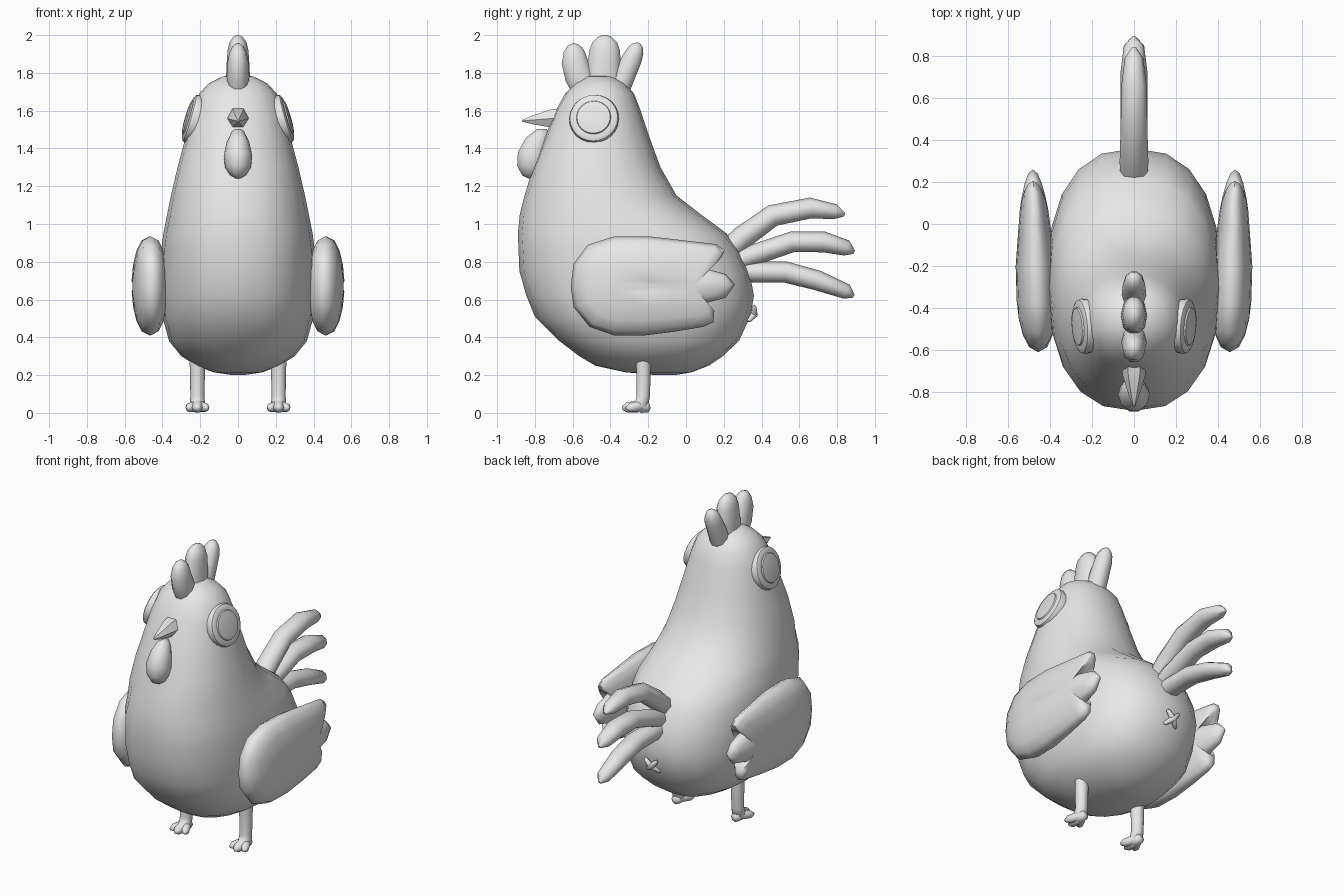
import bpy, bmesh, math
from mathutils import Vector, Matrix

grey = bpy.data.materials.new("plain grey")
grey.diffuse_color = (0.8, 0.8, 0.8, 1)


def loft(name, rings, angle=60):
    """Skin a list of equal-length point rings and cap both ends."""
    bm = bmesh.new()
    rows = [[bm.verts.new(p) for p in ring] for ring in rings]
    n = len(rows[0])
    for a, b in zip(rows, rows[1:]):
        for i in range(n):
            bm.faces.new((a[i], a[(i + 1) % n], b[(i + 1) % n], b[i]))
    for row in (rows[0], rows[-1]):
        c = sum((v.co for v in row), Vector()) / n
        hub = bm.verts.new(c)
        for i in range(n):
            bm.faces.new((row[i], row[(i + 1) % n], hub))
    bmesh.ops.recalc_face_normals(bm, faces=bm.faces)
    me = bpy.data.meshes.new(name)
    bm.to_mesh(me)
    bm.free()
    me.materials.append(grey)
    ob = bpy.data.objects.new(name, me)
    bpy.context.collection.objects.link(ob)
    bpy.ops.object.select_all(action='DESELECT')
    ob.select_set(True)
    bpy.context.view_layer.objects.active = ob
    bpy.ops.object.shade_smooth_by_angle(angle=math.radians(angle))
    return ob


def tube(name, path, radii, n=10, xs=1.0, angle=60):
    """Tapered tube along a path; xs scales its sideways thickness."""
    pts = [Vector(p) for p in path]
    rings = []
    for i, p in enumerate(pts):
        t = (pts[min(i + 1, len(pts) - 1)] - pts[max(i - 1, 0)]).normalized()
        side = Vector((1, 0, 0))
        side = (side - t * side.dot(t)).normalized()
        up = t.cross(side)
        ring = []
        for k in range(n):
            a = math.tau * k / n
            ring.append(p + radii[i] * (side * xs * math.cos(a) + up * math.sin(a)))
        rings.append(ring)
    return loft(name, rings, angle)


def spow(v, e):
    return math.copysign(abs(v) ** e, v)


# Body and head: z, front y, back y, half width
sections = [
    (0.20, -0.16, -0.06, 0.03), (0.215, -0.32, 0.03, 0.13), (0.25, -0.48, 0.12, 0.22),
    (0.30, -0.565, 0.195, 0.30), (0.38, -0.67, 0.28, 0.365), (0.51, -0.80, 0.34, 0.40),
    (0.62, -0.845, 0.36, 0.41), (0.75, -0.882, 0.335, 0.41), (0.87, -0.887, 0.275, 0.405),
    (0.95, -0.89, 0.215, 0.395), (1.05, -0.88, 0.08, 0.375), (1.15, -0.855, -0.05, 0.355),
    (1.30, -0.81, -0.135, 0.32), (1.45, -0.752, -0.19, 0.28), (1.60, -0.69, -0.24, 0.24),
    (1.69, -0.64, -0.275, 0.205), (1.745, -0.585, -0.325, 0.155),
    (1.78, -0.53, -0.385, 0.085), (1.79, -0.48, -0.44, 0.025)]
body = []
for z, yf, yb, w in sections:
    e = 0.84 if 0.3 < z < 1.0 else 0.92
    body.append([(w * spow(math.cos(math.tau * k / 20), e),
                  (yf + yb) / 2 + (yb - yf) / 2 * spow(math.sin(math.tau * k / 20), e), z)
                 for k in range(20)])
loft("body", body)

# Comb lobes
tube("comb_front", [(0, -0.53, 1.70), (0, -0.565, 1.78), (0, -0.59, 1.86), (0, -0.59, 1.91),
                    (0, -0.587, 1.94), (0, -0.583, 1.955)],
     [0.07, 0.08, 0.073, 0.06, 0.04, 0.012], xs=0.75)
tube("comb_middle", [(0, -0.44, 1.70), (0, -0.435, 1.82), (0, -0.43, 1.92), (0, -0.43, 1.96),
                     (0, -0.43, 1.99), (0, -0.43, 2.0)],
     [0.10, 0.095, 0.085, 0.07, 0.04, 0.012], xs=0.65)
tube("comb_back", [(0, -0.36, 1.70), (0, -0.32, 1.80), (0, -0.283, 1.88), (0, -0.266, 1.92),
                   (0, -0.254, 1.945), (0, -0.248, 1.957)],
     [0.06, 0.06, 0.055, 0.046, 0.03, 0.01], xs=0.95)

# Beak and wattle
tube("beak", [(0, -0.66, 1.56), (0, -0.72, 1.558), (0, -0.82, 1.55), (0, -0.868, 1.546)],
     [0.062, 0.054, 0.024, 0.005], n=6, angle=35)
tube("wattle", [(0, -0.73, 1.49), (0, -0.755, 1.475), (0, -0.785, 1.43), (0, -0.81, 1.36),
                (0, -0.82, 1.30), (0, -0.82, 1.26), (0, -0.818, 1.243)],
     [0.015, 0.045, 0.07, 0.087, 0.078, 0.05, 0.018], xs=0.87)

# Tail feathers
tube("tail_top", [(0, 0.20, 0.84), (0, 0.30, 0.93), (0, 0.46, 1.045), (0, 0.66, 1.085),
                  (0, 0.79, 1.065), (0, 0.84, 1.05)], [0.06, 0.062, 0.058, 0.055, 0.04, 0.01], 8, 1.1)
tube("tail_middle", [(0, 0.22, 0.78), (0, 0.34, 0.83), (0, 0.56, 0.905), (0, 0.73, 0.905),
                     (0, 0.85, 0.873), (0, 0.89, 0.85)], [0.05, 0.056, 0.055, 0.055, 0.042, 0.01], 8, 1.15)
tube("tail_bottom", [(0, 0.25, 0.745), (0, 0.35, 0.745), (0, 0.53, 0.745), (0, 0.70, 0.70),
                     (0, 0.85, 0.642), (0, 0.887, 0.617)], [0.05, 0.055, 0.056, 0.053, 0.04, 0.01], 8, 1.15)

# Small star under the tail
normal = Vector((0, 0.93, -0.37)).normalized()
up = Vector((0, 0.37, 0.93)).normalized()
centre = Vector((0, 0.35, 0.525))
for i, s in enumerate((1, -1)):
    arm = Vector((s, 0, 0)) * 0.044 + up * 0.044
    tube(f"rear_star_{i}", [centre + arm * f + normal * (0.012 - 0.02 * f * f)
                            for f in (-1, -0.85, 0, 0.85, 1)],
         [0.006, 0.012, 0.02, 0.012, 0.006], 8)

# Wing outline (y, z), clockwise with three feather tips
outline = [(-0.61, 0.67), (-0.595, 0.79), (-0.52, 0.89), (-0.38, 0.935), (-0.2, 0.935),
           (0.0, 0.912), (0.16, 0.893), (0.205, 0.86), (0.185, 0.82), (0.10, 0.765),
           (0.21, 0.735), (0.26, 0.68), (0.21, 0.61), (0.10, 0.58), (0.15, 0.54),
           (0.145, 0.48), (0.09, 0.455), (-0.06, 0.43), (-0.22, 0.41), (-0.38, 0.41),
           (-0.51, 0.455), (-0.595, 0.56)]


def wing(side):
    rings = []
    for deg in (-84, -65, -45, -24, 0, 24, 45, 65, 84):
        a = math.radians(deg)
        t = math.cos(a)
        ring = []
        for y, z in outline:
            cy = min(max(y, -0.34), 0.04)
            yy, zz = cy + (y - cy) * t, 0.67 + (z - 0.67) * t
            thick = 0.096 * (1 - 0.5 * max(0, yy + 0.2) / 0.46)
            x = 0.468 + 0.03 * (yy + 0.2) + thick * spow(math.sin(a), 0.9)
            ring.append((side * x, yy, zz))
        rings.append(ring)
    return rings


# Eye profile: radius, height above the head
eye_profile = [(0.125, -0.05), (0.132, 0.0), (0.127, 0.016), (0.112, 0.024), (0.092, 0.024),
               (0.088, 0.031), (0.07, 0.034), (0.02, 0.036)]

for side, word in ((1, "right"), (-1, "left")):
    loft("wing_" + word, wing(side), 70)

    # Eye disc lying against the sloping head
    out = Vector((side * 0.95, -0.07, 0.28)).normalized()
    turn = out.to_track_quat('Z', 'Y').to_matrix().to_4x4()
    place = Matrix.Translation((side * 0.242, -0.487, 1.557)) @ turn
    loft("eye_" + word, [[place @ Vector((r * math.cos(math.tau * k / 24),
                                          r * math.sin(math.tau * k / 24), h))
                          for k in range(24)] for r, h in eye_profile], 40)

    # Leg bending into the foot, plus two outer toes
    lx = side * 0.215
    tube("leg_" + word, [(lx, -0.225, 0.34), (lx, -0.225, 0.22), (lx, -0.226, 0.09),
                         (lx, -0.234, 0.05), (lx, -0.265, 0.032), (lx, -0.315, 0.028),
                         (lx, -0.338, 0.025)],
         [0.042, 0.04, 0.037, 0.04, 0.034, 0.027, 0.01], 10)
    for k in (-1, 1):
        tube(f"toe_{word}_{k}", [(lx, -0.225, 0.04), (lx + k * 0.022, -0.26, 0.033),
                                 (lx + k * 0.041, -0.295, 0.028), (lx + k * 0.052, -0.317, 0.025)],
             [0.03, 0.028, 0.025, 0.008], 8)
    tube("heel_" + word, [(lx, -0.19, 0.035), (lx, -0.2, 0.033), (lx, -0.24, 0.033)],
         [0.012, 0.03, 0.033], 8)
